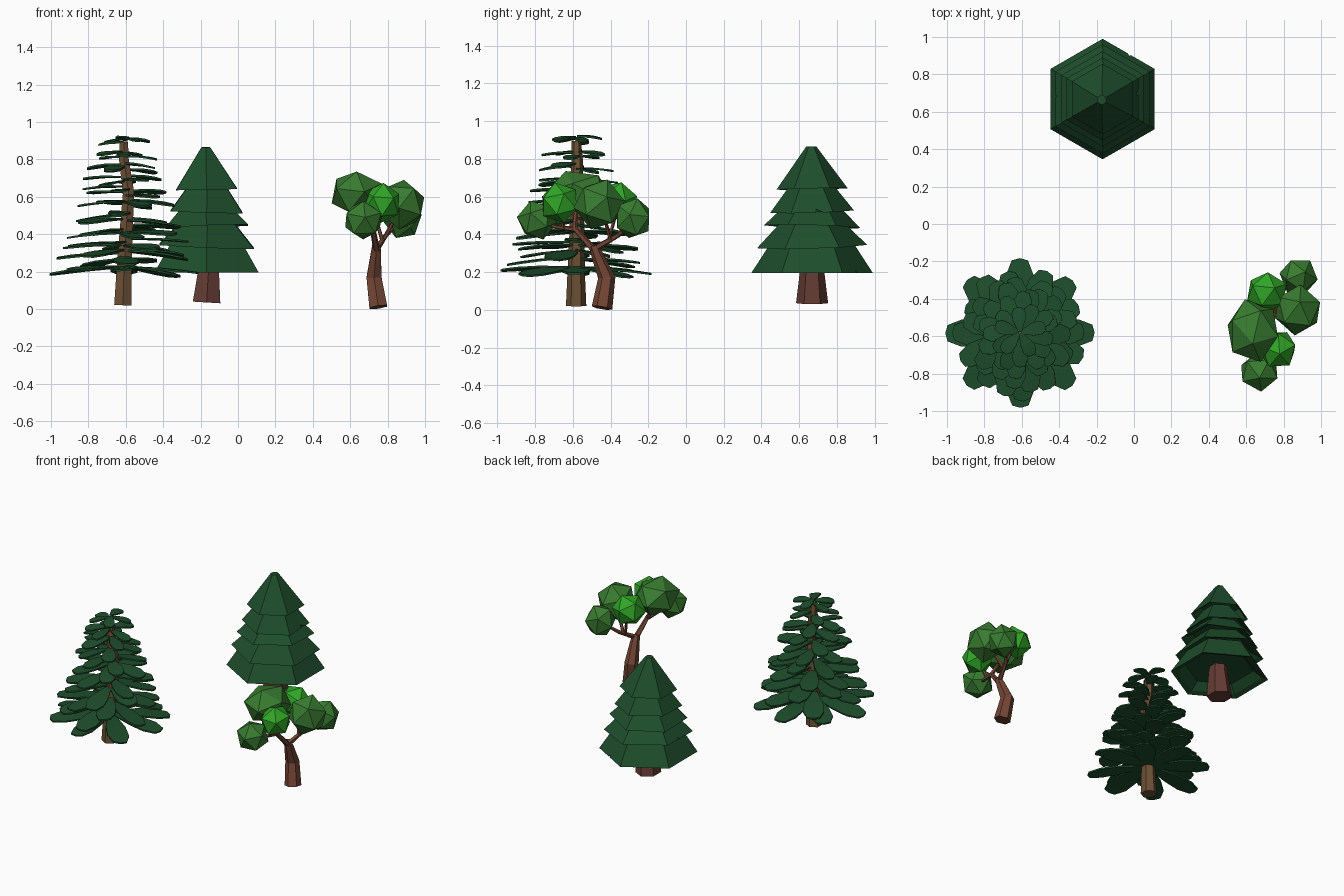
import bpy, bmesh, math, random
from mathutils import Vector, Matrix

if "Cube" in bpy.data.objects:
    bpy.data.objects.remove(bpy.data.objects["Cube"])

random.seed(11)


def material(name, rgb):
    m = bpy.data.materials.new(name)
    m.diffuse_color = (*rgb, 1)
    m.use_nodes = True
    m.node_tree.nodes["Principled BSDF"].inputs["Base Color"].default_value = m.diffuse_color
    return m


PINE = material("dark_green", (0.013, 0.075, 0.025))
LEAF = material("leaf_green", (0.04, 0.20, 0.03))
BRIGHT = material("bright_green", (0.03, 0.38, 0.02))
BARK_RED = material("red_bark", (0.13, 0.045, 0.035))
BARK = material("brown_bark", (0.15, 0.08, 0.035))
BARK_OAK = material("warm_bark", (0.17, 0.06, 0.035))


def finish(bm, name, mat):
    bmesh.ops.recalc_face_normals(bm, faces=bm.faces)
    me = bpy.data.meshes.new(name)
    bm.to_mesh(me)
    bm.free()
    ob = bpy.data.objects.new(name, me)
    bpy.context.collection.objects.link(ob)
    if mat:
        me.materials.append(mat)
    return ob


def tube(name, path, mat, sides=6):
    """Closed tapering tube through (x, y, z, radius) points."""
    bm = bmesh.new()
    pts = [Vector(p[:3]) for p in path]
    rings = []
    for i, p in enumerate(pts):
        d = (pts[min(i + 1, len(pts) - 1)] - pts[max(i - 1, 0)]).normalized()
        rot = Vector((0, 0, 1)).rotation_difference(d)
        ring = []
        for k in range(sides):
            a = math.pi / 2 + k * math.tau / sides
            off = Vector((math.cos(a), math.sin(a), 0)) * path[i][3]
            ring.append(bm.verts.new(p + rot @ off))
        rings.append(ring)
    for r, s in zip(rings, rings[1:]):
        for k in range(sides):
            n = (k + 1) % sides
            bm.faces.new((r[k], r[n], s[n], s[k]))
    bm.faces.new(rings[0])
    bm.faces.new(rings[-1])
    return finish(bm, name, mat)


# Tiered cone pine: hollow six-sided skirts, each slightly tilted
CX, CY = -0.168, 0.668
tube("pine_trunk", [(CX, CY, 0.035, 0.085), (CX + 0.01, CY, 0.2, 0.065),
                    (CX, CY, 0.4, 0.05)], BARK_RED)
tiers = [  # bottom z, bottom radius, top z, top radius, tilt x, tilt y, notch angle
    (0.195, 0.322, 0.36, 0.215, 0, 0, 60),
    (0.335, 0.292, 0.46, 0.170, 0.03, 0.04, 178),
    (0.440, 0.255, 0.56, 0.135, -0.03, -0.04, None),
    (0.520, 0.222, 0.68, 0.100, 0.03, 0.03, 10),
    (0.640, 0.189, 0.865, 0.027, 0.02, -0.02, None)]
for i, (z0, r0, z1, r1, tx, ty, notch) in enumerate(tiers):
    bm = bmesh.new()
    h = z1 - z0
    profile = [(r1, h), (r0, 0), (r0 * 0.88, 0.012), (r0 * 0.7, h * 0.35)]
    rings = [[bm.verts.new((r * math.cos(a), r * math.sin(a), z))
              for a in [math.pi / 2 + k * math.pi / 3 for k in range(6)]]
             for r, z in profile]
    for r, s in zip(rings, rings[1:]):
        for k in range(6):
            n = (k + 1) % 6
            bm.faces.new((r[k], r[n], s[n], s[k]))
    bm.faces.new(rings[0])
    bm.faces.new(rings[-1])
    tier = finish(bm, f"pine_tier_{i + 1}", PINE)
    tier.matrix_world = (Matrix.Translation((CX, CY, z0)) @ Matrix.Rotation(tx, 4, 'X')
                         @ Matrix.Rotation(ty, 4, 'Y'))
    if notch is not None:
        # small wedge nicked out of the skirt edge
        a = math.radians(notch)
        bm = bmesh.new()
        bmesh.ops.create_cone(bm, cap_ends=True, segments=3, radius1=0.03, radius2=0.012,
                              depth=0.1)
        cutter = finish(bm, f"notch_cutter_{i + 1}", None)
        cutter.location = (CX + r0 * 0.9 * math.cos(a), CY + r0 * 0.9 * math.sin(a), z0 + 0.02)
        cutter.rotation_euler = (0, 0, a)
        cutter.hide_render = True
        cutter.hide_set(True)
        mod = tier.modifiers.new("notch", 'BOOLEAN')
        mod.operation = 'DIFFERENCE'
        mod.object = cutter

# Open fir: straight trunk with whorls of flat drooping boughs
FX, FY = -0.61, -0.582
tube("fir_trunk", [(FX - 0.005, FY, 0.02, 0.054), (FX, FY, 0.2, 0.046),
                   (FX + 0.012, FY + 0.005, 0.42, 0.040), (FX + 0.025, FY, 0.62, 0.035),
                   (FX, FY + 0.005, 0.8, 0.03), (FX, FY, 0.895, 0.025)], BARK)


def bough(bm, z, length, width, angle, droop, roll):
    """Thin bent slab, narrow at the trunk, angular and blunt at the tip."""
    outline = [(0.04, 0.12), (0.5, 0.45), (0.78, 0.5), (0.97, 0.3), (1.0, 0.0)]
    pts = outline + [(u, -v) for u, v in reversed(outline[:-1])]
    m = (Matrix.Translation((FX, FY, z)) @ Matrix.Rotation(angle, 4, 'Z')
         @ Matrix.Rotation(droop, 4, 'Y') @ Matrix.Rotation(roll, 4, 'X'))
    top, low = [[bm.verts.new(m @ Vector((u * length, v * width, -0.025 * u * u + t)))
                 for u, v in pts] for t in (0.005, -0.005)]
    n = len(pts)
    for ring in (top, low):
        for k in range(1, n // 2):
            bm.faces.new((ring[k - 1], ring[k], ring[n - 1 - k], ring[n - k]))
        bm.faces.new((ring[n // 2 - 1], ring[n // 2], ring[n // 2 + 1]))
    for k in range(n):
        j = (k + 1) % n
        bm.faces.new((top[k], top[j], low[j], low[k]))


LAYERS = 11
for i in range(LAYERS):
    t = i / (LAYERS - 1)
    first = i == 0
    count = 8 if first else 7 if i < 4 else 6 if i < 7 else 5
    bm = bmesh.new()
    for k in range(count):
        bough(bm, 0.225 + 0.675 * t + (0 if first else random.uniform(-0.025, 0.025)),
              0.4 - 0.235 * t - (0 if first else random.uniform(0, 0.03)),
              0.145 - 0.07 * t,
              k * math.tau / count + i * 0.4 + (0 if first else random.uniform(-0.15, 0.15)),
              random.uniform(-0.03, 0.08) - 0.1 * t, random.uniform(-0.15, 0.15))
    finish(bm, f"fir_boughs_{i + 1}", PINE)

# Crooked broadleaf tree: bent trunk and forked limbs
tube("broadleaf_trunk", [(0.75, -0.445, 0.01, 0.055), (0.727, -0.42, 0.17, 0.046),
                         (0.737, -0.47, 0.29, 0.032), (0.74, -0.49, 0.34, 0.025)], BARK_OAK)
limbs = [
    [(0.74, -0.49, 0.32, 0.020), (0.72, -0.59, 0.43, 0.015), (0.64, -0.58, 0.57, 0.01)],
    [(0.72, -0.58, 0.425, 0.014), (0.70, -0.69, 0.44, 0.011), (0.67, -0.79, 0.47, 0.008)],
    [(0.71, -0.65, 0.435, 0.011), (0.77, -0.67, 0.56, 0.008)],
    [(0.74, -0.49, 0.32, 0.018), (0.79, -0.36, 0.395, 0.013), (0.87, -0.28, 0.47, 0.009)],
    [(0.78, -0.40, 0.375, 0.012), (0.87, -0.45, 0.54, 0.008)],
    [(0.77, -0.41, 0.37, 0.011), (0.72, -0.36, 0.55, 0.007)]]
for i, path in enumerate(limbs):
    tube(f"broadleaf_limb_{i + 1}", path, BARK_OAK, 5)

# Faceted foliage clumps
clumps = [  # centre, radii, material
    ((0.635, -0.57, 0.617), (0.15, 0.175, 0.128), LEAF),
    ((0.875, -0.46, 0.558), (0.132, 0.138, 0.14), LEAF),
    ((0.88, -0.28, 0.485), (0.105, 0.105, 0.115), LEAF),
    ((0.67, -0.79, 0.475), (0.11, 0.108, 0.108), LEAF),
    ((0.71, -0.365, 0.575), (0.115, 0.11, 0.11), BRIGHT),
    ((0.77, -0.67, 0.567), (0.105, 0.11, 0.11), BRIGHT)]
for i, (centre, radii, mat) in enumerate(clumps):
    bm = bmesh.new()
    turn = Matrix.Rotation(i * 0.7, 4, 'Z') @ Matrix.Rotation(0.4 + i * 0.5, 4, 'X')
    bmesh.ops.create_icosphere(bm, subdivisions=1, radius=1, matrix=turn)
    bmesh.ops.scale(bm, vec=radii, verts=bm.verts)
    bmesh.ops.translate(bm, vec=centre, verts=bm.verts)
    finish(bm, f"foliage_clump_{i + 1}", mat)
